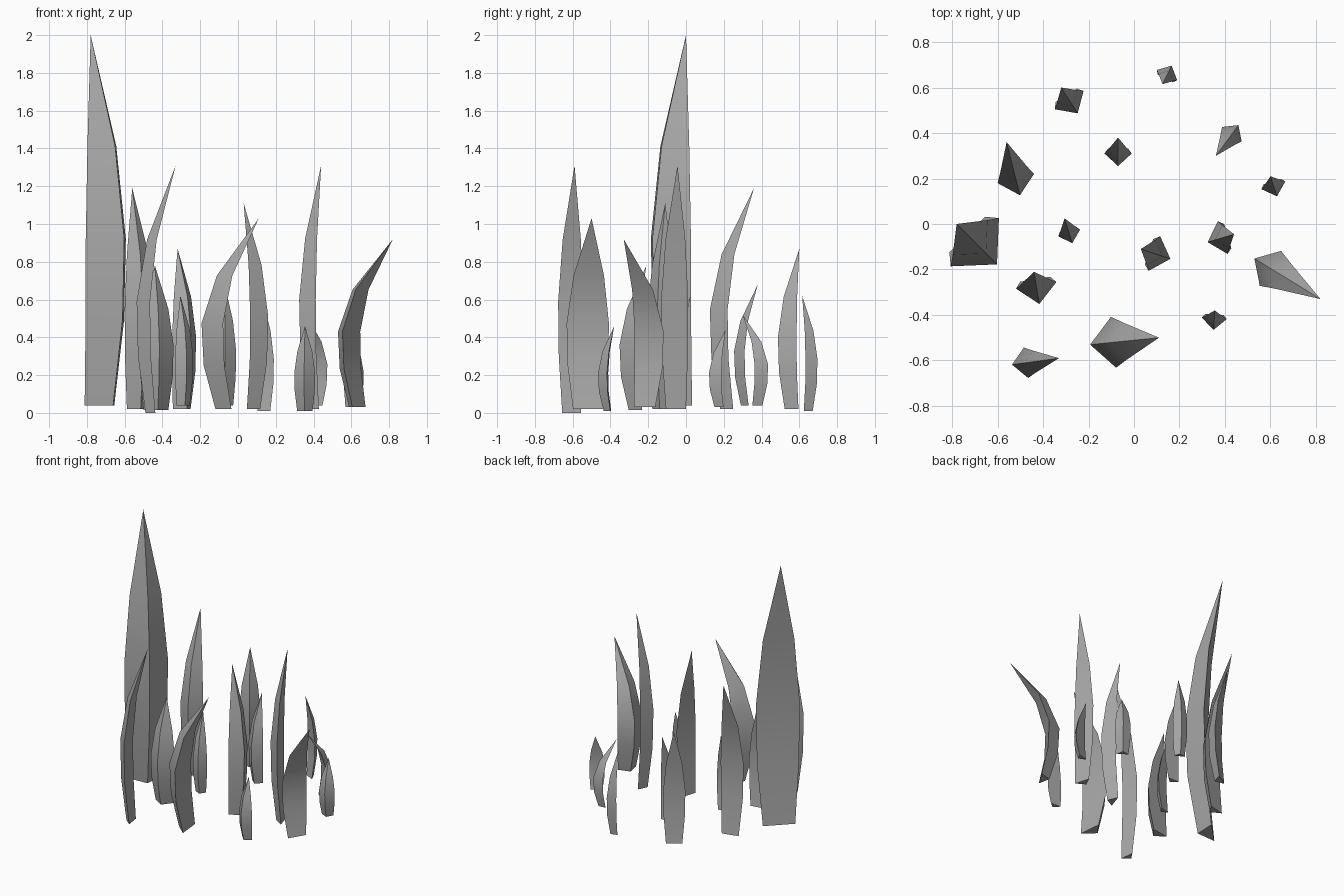
import bpy
import bmesh
import math
from mathutils import Vector

cube = bpy.data.objects.get("Cube")
if cube:
    bpy.data.objects.remove(cube, do_unlink=True)

# One flat colour for every blade
grey = bpy.data.materials.new("stone_grey")
grey.use_nodes = True
colour = (0.4, 0.4, 0.4, 1.0)
grey.diffuse_color = colour
grey.node_tree.nodes["Principled BSDF"].inputs["Base Color"].default_value = colour


def make_blade(name, centre, tip, width, bottom, top):
    """Three-sided blade: flat inner face, ridge on the outside, curling to a point."""
    middle = Vector(centre)
    lean = Vector(tip) - middle
    forward = lean.normalized()
    side = Vector((-forward.y, forward.x))
    foot_shift = forward * (0.12 * width) + lean * 0.1
    height = top - bottom

    # Height fraction, cross-section scale, sideways shift
    levels = [
        (0.0, 0.74, foot_shift),
        (0.23, 0.96, foot_shift * 0.15),
        (0.45, 1.0, lean * 0),
        (0.7, 0.72, lean * 0.26),
    ]
    section = [side * (width / 2), forward * (-0.46 * width), side * (-width / 2)]

    bm = bmesh.new()
    rings = []
    for fraction, scale, shift in levels:
        z = bottom + fraction * height
        ring = [bm.verts.new((*(middle + shift + corner * scale), z)) for corner in section]
        rings.append(ring)
    point = bm.verts.new((tip[0], tip[1], top))

    bm.faces.new(rings[0])
    for i in range(3):
        j = (i + 1) % 3
        for low, high in zip(rings, rings[1:]):
            bm.faces.new((low[i], low[j], high[j], high[i]))
        bm.faces.new((rings[-1][i], rings[-1][j], point))
    bmesh.ops.recalc_face_normals(bm, faces=bm.faces)

    mesh = bpy.data.meshes.new(name)
    bm.to_mesh(mesh)
    bm.free()
    mesh.materials.append(grey)
    blade = bpy.data.objects.new(name, mesh)
    bpy.context.collection.objects.link(blade)
    return blade


# Name, centre of the inner face, tip, width, bottom height, top height
blades = [
    ("giant_blade", (-.7, -.08), (-.78, 0), .3, .04, 2),
    ("front_left_blade", (-.475, -.61), (-.33, -.59), .135, 0, 1.31),
    ("right_tall_blade", (.39, -.06), (.44, -.045), .15, .02, 1.31),
    ("back_left_blade", (-.52, .2), (-.56, .36), .165, .02, 1.19),
    ("centre_blade", (.09, -.13), (.03, -.11), .16, .02, 1.11),
    ("front_blade", (-.09, -.52), (.11, -.5), .225, .02, 1.03),
    ("leaning_blade", (.6, -.195), (.82, -.33), .18, .03, .92),
    ("rear_blade", (-.285, .545), (-.32, .6), .15, .02, .87),
    ("left_inner_blade", (-.43, -.27), (-.44, -.21), .18, .015, .78),
    ("back_inner_blade", (-.07, .31), (-.07, .38), .12, .04, .68),
    ("small_inner_blade", (-.285, -.04), (-.305, .025), .1, .04, .62),
    ("small_rear_blade", (.145, .655), (.125, .615), .1, .01, .62),
    ("small_right_blade", (.43, .395), (.36, .3), .107, .04, .52),
    ("small_front_blade", (.353, -.415), (.355, -.38), .11, .01, .46),
    ("small_outer_blade", (.613, .17), (.6, .21), .11, .03, .44),
]

bpy.ops.object.select_all(action="DESELECT")
for spec in blades:
    blade = make_blade(*spec)
    blade.select_set(True)
    bpy.context.view_layer.objects.active = blade
bpy.ops.object.shade_smooth_by_angle(angle=math.radians(30))
